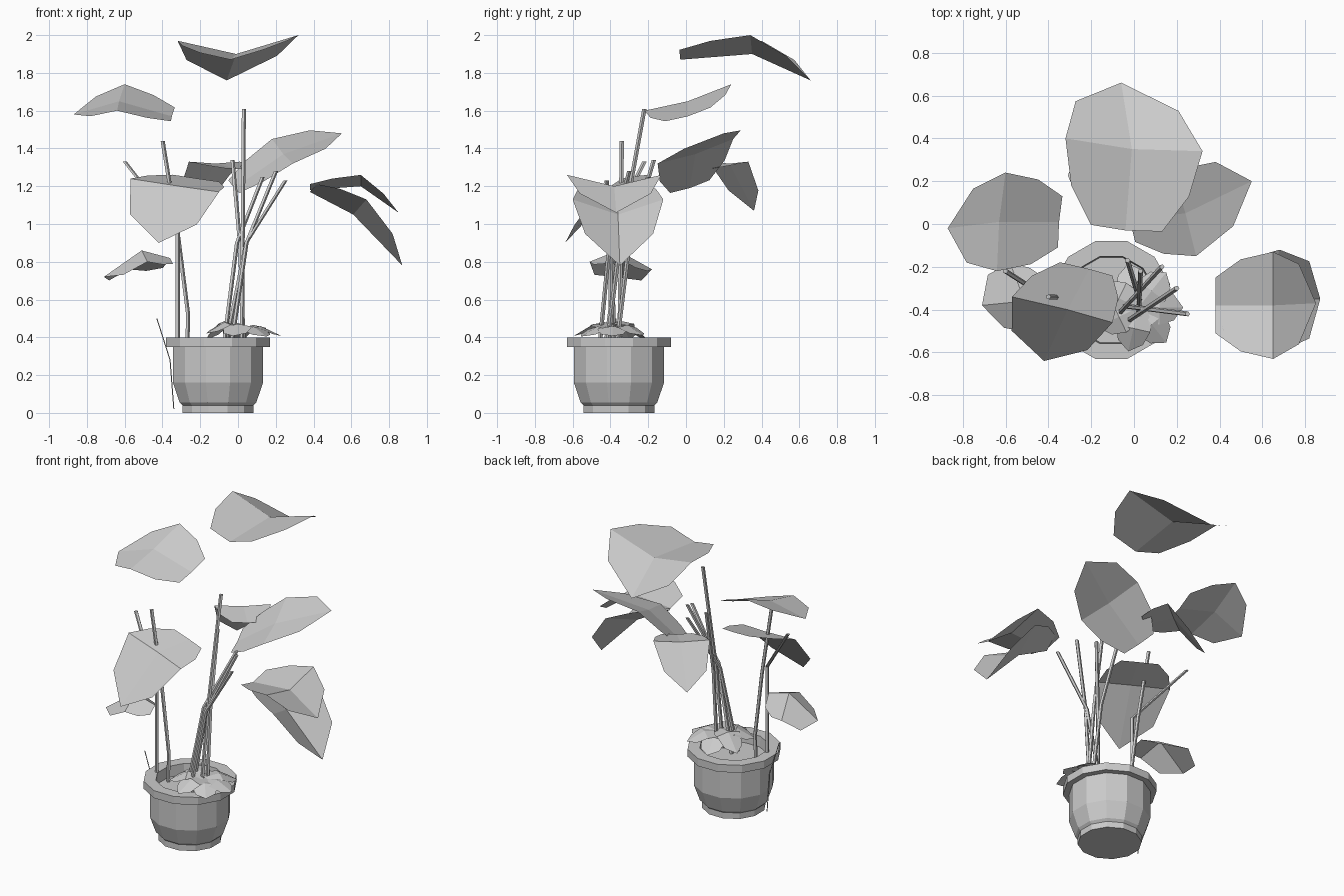
import bpy, bmesh, math, random
from mathutils import Vector

cube = bpy.data.objects.get("Cube")
if cube:
    bpy.data.objects.remove(cube, do_unlink=True)

grey = bpy.data.materials.new("plain grey")
grey.use_nodes = True
grey.diffuse_color = (0.6, 0.6, 0.6, 1)
grey.node_tree.nodes["Principled BSDF"].inputs["Base Color"].default_value = (0.6, 0.6, 0.6, 1)


def make_object(name, bm, recalc=True):
    if recalc:
        bmesh.ops.recalc_face_normals(bm, faces=bm.faces)
    mesh = bpy.data.meshes.new(name)
    bm.to_mesh(mesh)
    bm.free()
    mesh.materials.append(grey)
    obj = bpy.data.objects.new(name, mesh)
    bpy.context.collection.objects.link(obj)
    return obj


def lathe(name, profile, sides, centre):
    """Closed ring profile spun round the vertical, capped at both ends."""
    bm = bmesh.new()
    rings = []
    for r, z in profile:
        ring = []
        for i in range(sides):
            a = math.tau * (i + 0.5) / sides
            ring.append(bm.verts.new((centre[0] + r * math.cos(a), centre[1] + r * math.sin(a), z)))
        rings.append(ring)
    for low, high in zip(rings, rings[1:]):
        for i in range(sides):
            j = (i + 1) % sides
            bm.faces.new((low[i], low[j], high[j], high[i]))
    bm.faces.new(rings[0][::-1])
    bm.faces.new(rings[-1])
    return make_object(name, bm)


# Share of the length and of the half width for each row of a leaf
ROWS = ((0, 0.52), (0.22, 0.86), (0.5, 1), (0.8, 0.75))


def leaf(name, base, mid, tip, side_a, side_b):
    """Folded leaf: bent midrib with a row of faces on either side."""
    base, mid, tip = Vector(base), Vector(mid), Vector(tip)
    side_a, side_b = Vector(side_a), Vector(side_b)
    bm = bmesh.new()
    rows = []
    for t, w in ROWS:
        rib = base.lerp(mid, t * 2) if t <= 0.5 else mid.lerp(tip, t * 2 - 1)
        rows.append([bm.verts.new(p) for p in (rib + side_a * w, rib, rib + side_b * w)])
    for p, q in zip(rows, rows[1:]):
        for k in (0, 1):
            bm.faces.new((p[k], p[k + 1], q[k + 1], q[k]))
    end = bm.verts.new(tip)
    for k in (0, 1):
        bm.faces.new((rows[-1][k], rows[-1][k + 1], end))
    bm.normal_update()
    if sum(f.normal.z for f in bm.faces) < 0:
        bmesh.ops.reverse_faces(bm, faces=bm.faces)
    return make_object(name, bm, recalc=False)


def stem(name, points, radius=0.012):
    """Five sided tube along a path."""
    bm = bmesh.new()
    rings = []
    for p in points:
        rings.append([bm.verts.new((p[0] + radius * math.cos(math.tau * i / 5),
                                    p[1] + radius * math.sin(math.tau * i / 5), p[2])) for i in range(5)])
    for low, high in zip(rings, rings[1:]):
        for i in range(5):
            j = (i + 1) % 5
            bm.faces.new((low[i], low[j], high[j], high[i]))
    bm.faces.new(rings[0])
    bm.faces.new(rings[-1])
    return make_object(name, bm)


# Pot with foot, tapered body, rim and sunken soil
POT = (-0.106, -0.355)
lathe("pot", ((0.195, 0), (0.195, 0.04), (0.21, 0.055), (0.247, 0.16), (0.247, 0.35),
              (0.285, 0.35), (0.285, 0.4), (0.21, 0.4), (0.205, 0.33)), 12, POT)

# Large leaves: base, middle, tip, then the offsets to both edges
leaf("top_leaf", (-0.04, -0.03, 1.87), (-0.01, 0.35, 1.9), (-0.06, 0.66, 1.76),
     (-0.31, 0.05, 0.07), (0.33, -0.01, 0.1))
leaf("upper_right_leaf", (-0.35, 0.01, 1.57), (-0.63, 0.01, 1.65), (-0.87, -0.02, 1.58),
     (0.03, 0.23, 0.09), (-0.01, -0.23, -0.05))
leaf("front_leaf", (-0.21, -0.21, 1.24), (-0.31, -0.4, 1.2), (-0.42, -0.64, 0.9),
     (-0.26, 0.06, 0.04), (0.21, -0.06, -0.03))
leaf("left_leaf_upper", (0.38, -0.38, 1.18), (0.65, -0.38, 1.2), (0.85, -0.37, 1.06),
     (0, 0.25, 0.06), (0, -0.25, 0.06))
leaf("left_leaf_lower", (0.38, -0.37, 1.17), (0.61, -0.36, 1.05), (0.87, -0.35, 0.78),
     (0.07, 0.24, 0.08), (0.07, -0.24, 0.08))
leaf("back_left_leaf", (-0.02, 0.02, 1.19), (0.24, 0.05, 1.37), (0.55, 0.2, 1.48),
     (-0.06, 0.2, 0.08), (0.05, -0.2, -0.05))
leaf("back_leaf", (0, 0.1, 1.29), (-0.12, 0.23, 1.32), (-0.26, 0.36, 1.07),
     (-0.14, -0.11, 0.01), (0.13, 0.1, 0.01))
leaf("low_right_leaf", (-0.36, -0.36, 0.82), (-0.51, -0.36, 0.86), (-0.71, -0.38, 0.72),
     (-0.07, 0.18, -0.1), (0.03, -0.15, -0.06))

# Stem cluster fanning out from the soil
tips = ((0.03, -0.22, 1.61), (0.25, -0.42, 1.23), (0.2, -0.3, 1.28),
        (0.13, -0.2, 1.25), (-0.03, -0.17, 1.34))
feet = ((0.02, -0.42), (-0.07, -0.38), (-0.04, -0.46), (-0.08, -0.43), (0.03, -0.37))
for i, (tip, (x, y)) in enumerate(zip(tips, feet)):
    bend = (x + (tip[0] - x) * 0.35, y + (tip[1] - y) * 0.35, 0.9)
    stem(f"stem_{i + 1}", ((x, y, 0.33), bend, tip))
stem("side_stem_back", ((-0.27, -0.35, 0.33), (-0.265, -0.35, 0.52), (-0.32, -0.345, 0.95), (-0.4, -0.34, 1.44)))
stem("side_stem_front", ((-0.32, -0.4, 0.33), (-0.32, -0.4, 0.97), (-0.6, -0.22, 1.33)))
stem("loose_twig", ((-0.34, -0.37, 0.02), (-0.36, -0.37, 0.28), (-0.43, -0.37, 0.5)), 0.003)

# Low clump of wilted leaves round the foot of the stems
random.seed(4)
for i in range(7):
    a = math.tau * i / 7
    c, s = math.cos(a), math.sin(a)
    cx, cy, z = 0.02, -0.39, 0.455 + random.uniform(-0.02, 0.02)
    drop = random.uniform(0.03, 0.1)
    leaf(f"wilted_leaf_{i + 1}", (cx, cy, z), (cx + 0.1 * c, cy + 0.1 * s, z + 0.015),
         (cx + 0.21 * c, cy + 0.21 * s, z - drop),
         (-0.08 * s, 0.08 * c, -0.015), (0.08 * s, -0.08 * c, -0.015))
